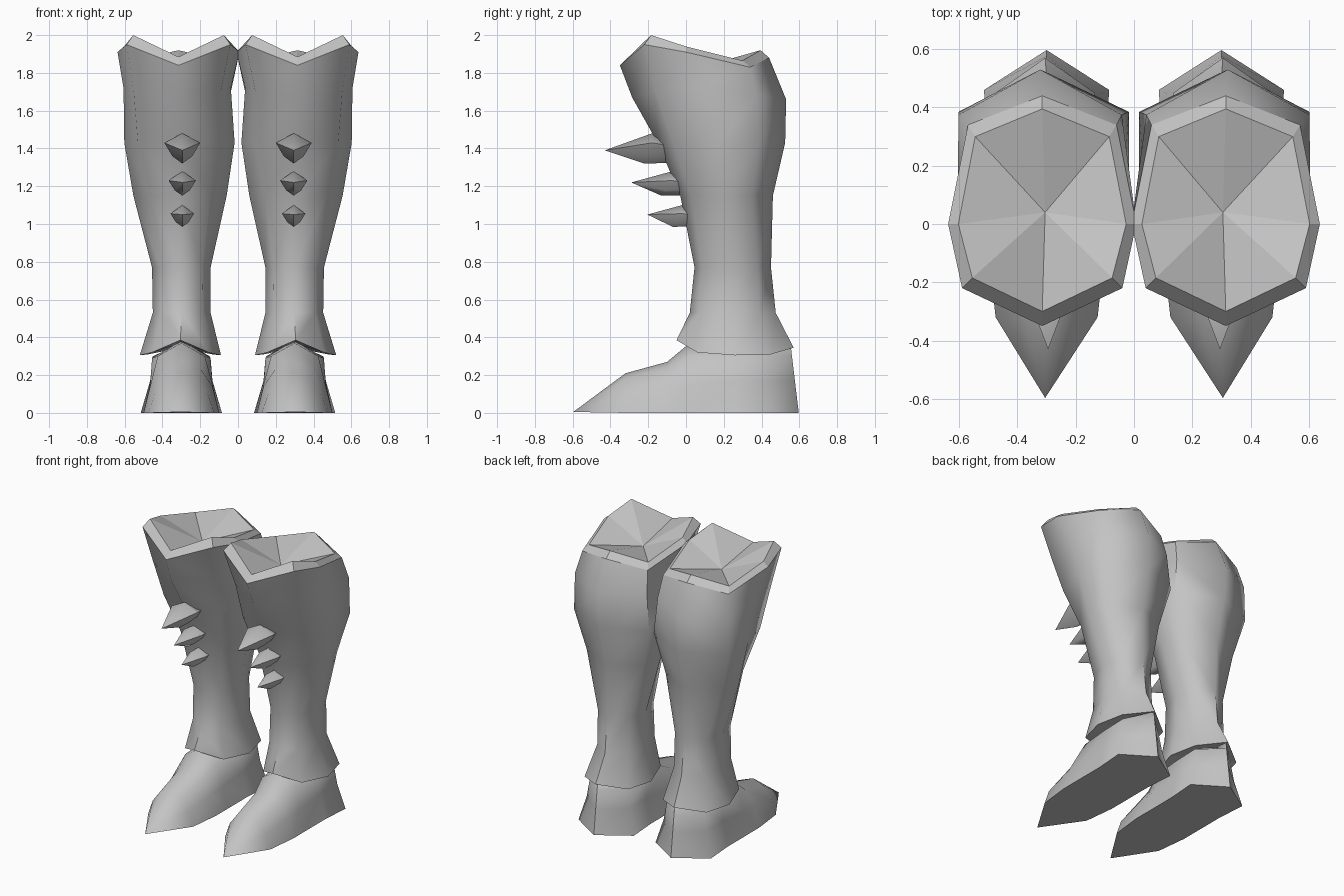
import bpy, bmesh, math
from mathutils import Vector

if "Cube" in bpy.data.objects:
    bpy.data.objects.remove(bpy.data.objects["Cube"])

grey = bpy.data.materials.new("steel_grey")
grey.diffuse_color = (0.55, 0.55, 0.55, 1)
grey.use_nodes = True
grey.node_tree.nodes["Principled BSDF"].inputs["Base Color"].default_value = grey.diffuse_color


def finish(name, bm, flat=(), limit=60):
    """Clean, shade, and mirror a part to the other leg."""
    for f in bm.faces:
        f.smooth = f not in flat
    bmesh.ops.remove_doubles(bm, verts=bm.verts, dist=0.0005)
    bmesh.ops.recalc_face_normals(bm, faces=bm.faces)
    for e in bm.edges:
        if len(e.link_faces) == 2:
            e.smooth = e.calc_face_angle(0) < math.radians(limit)
    me = bpy.data.meshes.new(name)
    bm.to_mesh(me)
    bm.free()
    me.materials.append(grey)
    ob = bpy.data.objects.new(name, me)
    bpy.context.collection.objects.link(ob)
    ob.modifiers.new("Mirror", 'MIRROR').use_mirror_merge = False
    return ob


def add_ring(bm, pts):
    return [bm.verts.new(p) for p in pts]


def bridge(bm, a, b):
    n = len(a)
    return [bm.faces.new((a[i], a[(i + 1) % n], b[(i + 1) % n], b[i])) for i in range(n)]


def fan(bm, ring, tip):
    t = bm.verts.new(tip)
    n = len(ring)
    return [bm.faces.new((ring[i], ring[(i + 1) % n], t)) for i in range(n)]


def octagon(cx, ys, ws, zs):
    """Front, front corner, side, back corner, back; then the other side."""
    half = list(zip((0, *ws, 0), ys, zs))
    pts = [(cx + w, y, z) for w, y, z in half]
    return pts + [(cx - w, y, z) for w, y, z in half[3:0:-1]]


# Leg guard: eight-sided rings from hem to rim
levels = [
    (.305, (-.05, .06, .26, .45, .57), (.15, .215, .17), (.385, .32, .305, .31, .345)),
    (.298, (.02, .08, .24, .39, .475), (.11, .153, .12), (.53,) * 5),
    (.30, (.045, .09, .24, .38, .45), (.11, .155, .12), (.77,) * 5),
    (.307, (-.03, .03, .20, .35, .46), (.16, .247, .22), (1.15,) * 5),
    (.31, (-.15, -.07, .17, .385, .525), (.22, .292, .292), (1.43,) * 5),
    (.322, (-.285, -.16, .09, .375, .53), (.23, .284, .28), (1.67, 1.7, 1.72, 1.68, 1.66)),
    (.315, (-.35, -.22, 0, .34, .44), (.275, .323, .255), (1.84, 1.95, 1.91, 1.83, 1.88)),
]
bm = bmesh.new()
rings = [add_ring(bm, octagon(*lv)) for lv in levels]
for a, b in zip(rings, rings[1:]):
    bridge(bm, a, b)
# bevelled rim and shallow closing surfaces
inner = add_ring(bm, octagon(.315, (-.30, -.185, 0, .30, .395), (.24, .288, .23),
                             (1.885, 2.0, 1.94, 1.865, 1.92)))
caps = bridge(bm, rings[-1], inner)
caps += fan(bm, inner, (.305, .04, 1.82))
caps += fan(bm, rings[0], (.30, .26, .37))
finish("leg_guard", bm, caps)

# Foot: sections from toe to heel (y, sole w, mid w, mid z, shoulder w, shoulder z, top z)
sections = [
    (-.32, .175, .14, .10, .08, .18, .21),
    (-.10, .20, .165, .14, .10, .235, .27),
    (.02, .20, .165, .15, .125, .30, .37),
    (.25, .20, .163, .17, .155, .29, .385),
    (.46, .215, .165, .17, .15, .30, .37),
    (.597, .0, .0, .17, .0, .30, .35),
]
bm = bmesh.new()
rows = []
for y, ws, wm, zm, wt, zt, top in sections:
    back = .12 if y > .4 else 0
    half = [(ws, 0), (wm, zm), (wt, zt), (0, top)]
    outline = half + [(-w, z) for w, z in half[2::-1]]
    rows.append(add_ring(bm, [(.30 + w, y - back * z, z) for w, z in outline]))
soles = []
for a, b in zip(rows, rows[1:]):
    soles.append(bridge(bm, a, b)[-1])
toe = fan(bm, rows[0], (.305, -.597, .005))
soles.append(toe[-1])
bmesh.ops.dissolve_degenerate(bm, dist=0.0005, edges=bm.edges)
finish("foot", bm, {f for f in soles if f.is_valid})

# Shin spikes: (tip y, tip z, half width, top z, side z, bottom z, top y, bottom y)
spikes = [
    (-.43, 1.39, .095, 1.48, 1.43, 1.32, -.18, -.22),
    (-.29, 1.22, .072, 1.28, 1.23, 1.15, -.07, -.13),
    (-.205, 1.05, .062, 1.10, 1.055, .985, -.02, -.07),
]
for i, (ty, tz, w, zt, zs, zb, yt, yb) in enumerate(spikes):
    bm = bmesh.new()
    ym = (yt + yb) / 2
    zl = zs * .35 + zb * .65
    base = [(0, yt, zt), (w, ym + .02, zs), (w * .55, yb + .02, zl), (0, yb, zb),
            (-w * .55, yb + .02, zl), (-w, ym + .02, zs)]
    front = add_ring(bm, [(.295 + x, y, z) for x, y, z in base])
    zc = (zt + zb) / 2
    root = add_ring(bm, [(.295 + x * .8, yt + .12, zc + (z - zc) * (.35 if z > zc else .95))
                         for x, y, z in base])
    bridge(bm, front, root)
    fan(bm, front, (.295, ty, tz))
    bm.faces.new(root)
    finish(f"shin_spike_{i + 1}", bm, limit=75)
